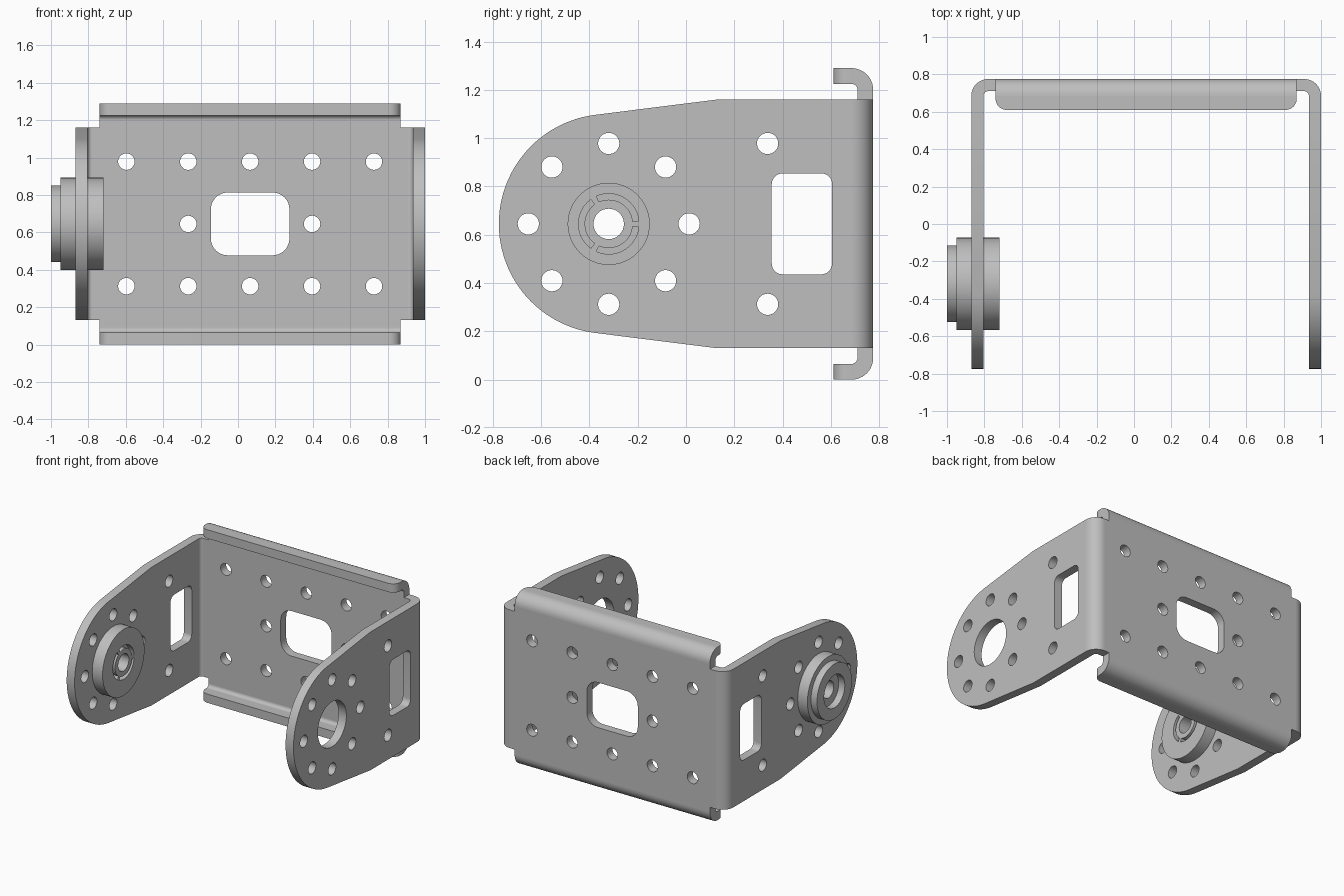
import bpy, bmesh, math
from mathutils import Matrix

cube = bpy.data.objects.get("Cube")
if cube:
    bpy.data.objects.remove(cube, do_unlink=True)

steel = bpy.data.materials.new("grey steel")
steel.use_nodes = True
GREY = (0.52, 0.52, 0.52, 1)
steel.diffuse_color = GREY
for node in steel.node_tree.nodes:
    if node.type == 'BSDF_PRINCIPLED':
        node.inputs["Base Color"].default_value = GREY

# Main dimensions
T = 0.065            # sheet thickness
R = 0.09             # outer bend radius
CX, CZ = 0.065, 0.645
BACK = 0.775
BEND_Y = BACK - R
HALF_H = 0.515       # half height of arms and panel
TAB = 0.805          # half width of the flanges
PIVOT = -0.32        # y of the pivot axis
SMALL = 0.044        # bolt hole radius

# Axis frames: the profile's plane, extruded along the third axis
ALONG_X = Matrix(((0, 0, 1), (1, 0, 0), (0, 1, 0))).to_4x4()
ALONG_Y = Matrix(((1, 0, 0), (0, 0, -1), (0, 1, 0))).to_4x4()
ALONG_Z = Matrix.Identity(4)


def arc(cx, cy, r, a0, a1, n):
    angles = [math.radians(a0 + (a1 - a0) * i / n) for i in range(n + 1)]
    return [(cx + r * math.cos(a), cy + r * math.sin(a)) for a in angles]


def circle(cx, cy, r, n=32):
    return arc(cx, cy, r, 0, 360, n)[:-1]


def sector(cx, cy, r0, r1, a0, a1, n=12):
    return arc(cx, cy, r1, a0, a1, n) + arc(cx, cy, r0, a1, a0, n)


def rounded_window(cx, cy, hx, hy, r):
    pts = []
    for k, (sx, sy) in enumerate(((1, 1), (-1, 1), (-1, -1), (1, -1))):
        pts += arc(cx + sx * (hx - r), cy + sy * (hy - r), r, 90 * k, 90 * k + 90, 8)
    return pts


def plate(name, loops, lo, hi, frame=ALONG_Z, origin=(0, 0, 0)):
    """Extrude an outline with holes from lo to hi."""
    bm = bmesh.new()
    caps = ([], [])
    for pts in loops:
        rims = [[bm.verts.new((x, y, h)) for x, y in pts] for h in (lo, hi)]
        n = len(pts)
        for i in range(n):
            j = (i + 1) % n
            bm.faces.new((rims[0][i], rims[0][j], rims[1][j], rims[1][i]))
            for cap, rim in zip(caps, rims):
                cap.append(bm.edges.get((rim[i], rim[j])))
    for cap in caps:
        bmesh.ops.triangle_fill(bm, use_beauty=True, edges=cap, normal=(0, 0, 1))
    bmesh.ops.recalc_face_normals(bm, faces=bm.faces[:])
    bm.transform(Matrix.Translation(origin) @ frame)
    mesh = bpy.data.meshes.new(name)
    bm.to_mesh(mesh)
    bm.free()
    mesh.materials.append(steel)
    for p in mesh.polygons:
        p.use_smooth = True
    mesh.set_sharp_from_angle(angle=math.radians(30))
    obj = bpy.data.objects.new(name, mesh)
    bpy.context.scene.collection.objects.link(obj)
    return obj


# Side arms: rounded nose, tapered edges, bolt circle and window
def arm_loops(pivot_radius):
    outline = arc(PIVOT, 0, 0.455, 97, 263, 48)
    outline += [(0.13, -HALF_H), (BEND_Y, -HALF_H), (BEND_Y, HALF_H), (0.13, HALF_H)]
    bolts = [circle(x, y, SMALL) for x, y in circle(PIVOT, 0, 0.333, 8)]
    bolts += [circle(0.338, s * 0.333, SMALL) for s in (-1, 1)]
    window = rounded_window(0.48, 0, 0.125, 0.209, 0.045)
    return [outline, circle(PIVOT, 0, pivot_radius, 64), window] + bolts


plate("right_arm", arm_loops(0.245), -0.87, -0.87 + T, ALONG_X, (0, 0, CZ))
plate("left_arm", arm_loops(0.168), 1 - T, 1, ALONG_X, (0, 0, CZ))

# Back panel with flange tabs, bolt holes and window
W = 0.935 - R
TAB_H = CZ - R
panel = []
for s in (1, -1):
    panel += [(s * W, s * -HALF_H), (s * W, s * HALF_H), (s * TAB, s * HALF_H),
              (s * TAB, s * TAB_H), (s * -TAB, s * TAB_H), (s * -TAB, s * HALF_H)]
holes = [circle(i * 0.331, s * 0.333, SMALL) for i in range(-2, 3) for s in (-1, 1)]
holes += [circle(s * 0.331, 0, SMALL) for s in (-1, 1)]
plate("back_panel", [panel, rounded_window(0, 0, 0.21, 0.168, 0.09)] + holes,
      -BACK, T - BACK, ALONG_Y, (CX, 0, CZ))

# Rounded bends joining the panel to the arms
for name, s, a in (("right_bend", -1, 90), ("left_bend", 1, 0)):
    plate(name, [sector(CX + s * W, BEND_Y, R - T, R, a, a + 90)],
          CZ - HALF_H, CZ + HALF_H)

# Top and bottom flanges: a bend and a lip with rounded corners
lip = arc(-TAB + 0.06, 0.67, 0.06, 180, 270, 10) + arc(TAB - 0.06, 0.67, 0.06, 270, 360, 10)
lip += [(TAB, BEND_Y), (-TAB, BEND_Y)]
for name, s, a in (("top", 1, 0), ("bottom", -1, 270)):
    plate(name + "_flange_bend", [sector(BEND_Y, CZ + s * TAB_H, R - T, R, a, a + 90)],
          CX - TAB, CX + TAB, ALONG_X)
    edges = sorted((CZ + s * CZ, CZ + s * (CZ - T)))
    plate(name + "_flange_lip", [lip], edges[0], edges[1], ALONG_Z, (CX, 0, 0))

# Pivot bearing on the right arm: slotted inner face, hub and stepped outer boss
AXIS = (0, PIVOT, CZ)
rim, bore = circle(0, 0, 0.247, 64), circle(0, 0, 0.063)
slots = [sector(0, 0, 0.1, 0.125, a + 6, a + 114, 24) for a in (0, 120, 240)]
plate("bearing_inner_face", [rim, bore] + slots, -0.76, -0.72, ALONG_X, AXIS)
plate("bearing_hub", [rim, bore], -0.95, -0.76, ALONG_X, AXIS)
plate("bearing_outer_boss", [circle(0, 0, 0.205, 64), circle(0, 0, 0.122, 48)],
      -1, -0.95, ALONG_X, AXIS)
